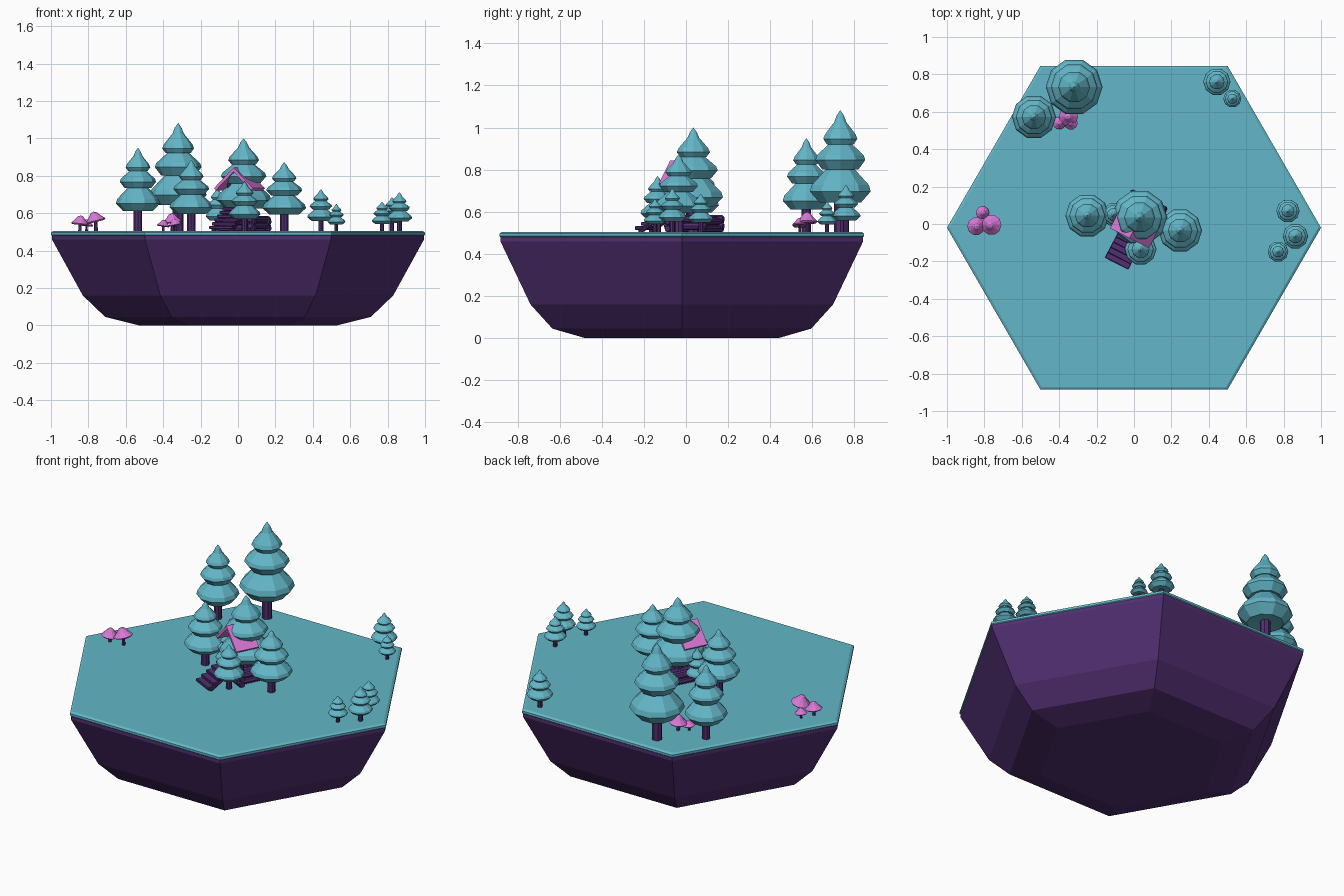
import bpy, bmesh, math
from mathutils import Matrix, Vector

if "Cube" in bpy.data.objects:
    bpy.data.objects.remove(bpy.data.objects["Cube"])


def material(name, rgb):
    m = bpy.data.materials.new(name)
    m.diffuse_color = (*rgb, 1)
    m.use_nodes = True
    m.node_tree.nodes["Principled BSDF"].inputs["Base Color"].default_value = m.diffuse_color
    return m


TEAL = material("teal", (0.125, 0.47, 0.58))
PURPLE = material("deep purple", (0.082, 0.028, 0.165))
PINK = material("pink", (0.69, 0.19, 0.68))
GROUND = 0.505


def finish(bm, name, mat, matrix=Matrix()):
    bmesh.ops.recalc_face_normals(bm, faces=bm.faces)
    me = bpy.data.meshes.new(name)
    bm.to_mesh(me)
    bm.free()
    me.materials.append(mat)
    ob = bpy.data.objects.new(name, me)
    ob.matrix_world = matrix
    bpy.context.collection.objects.link(ob)
    return ob


def lathe(name, profile, sides, mat, matrix=Matrix(), turn=0.0):
    """Stack flat-sided rings of (radius, height) and close both ends."""
    bm = bmesh.new()
    rings = []
    for r, z in profile:
        if r == 0:
            rings.append([bm.verts.new((0, 0, z))] * sides)
        else:
            rings.append([bm.verts.new((r * math.cos(turn + math.tau * i / sides),
                                        r * math.sin(turn + math.tau * i / sides), z))
                          for i in range(sides)])
    for a, b in zip(rings, rings[1:]):
        for i in range(sides):
            j = (i + 1) % sides
            quad = list(dict.fromkeys((a[i], a[j], b[j], b[i])))
            if len(quad) > 2:
                bm.faces.new(quad)
    for ring, (r, z) in ((rings[0], profile[0]), (rings[-1], profile[-1])):
        if r > 0:
            bm.faces.new(ring)
    return finish(bm, name, mat, matrix)


def box(name, center, size, mat, base=Matrix(), bevel=0.0):
    bm = bmesh.new()
    bmesh.ops.create_cube(bm, size=1, matrix=Matrix.Diagonal((*size, 1)))
    if bevel:
        bmesh.ops.bevel(bm, geom=bm.edges[:], offset=bevel, segments=1, affect='EDGES')
    return finish(bm, name, mat, base @ Matrix.Translation(center))


# Floating island: purple rock with a thin teal grass slab
island = Matrix.Translation((0, -0.02, 0))
lathe("island_rock", [(0.53, 0), (0.71, 0.045), (0.83, 0.16), (0.995, 0.46), (0.995, 0.48)],
      6, PURPLE, island)
lathe("grass_top", [(0.993, 0.478), (1.0, 0.484), (1.0, 0.497), (0.985, GROUND)],
      6, TEAL, island)

# Three-tier fir trees: normalised radius and height of the foliage
FIR = [(0, 0.03), (0.68, 0), (1, 0.12), (0.94, 0.19), (0.5, 0.35), (0.46, 0.37),
       (0.6, 0.36), (0.82, 0.46), (0.77, 0.51), (0.36, 0.64), (0.44, 0.63),
       (0.56, 0.69), (0.5, 0.74), (0.2, 0.87), (0.12, 0.94), (0, 1)]


def fir(x, y, radius, top):
    h = top - GROUND
    low = 0.24 * h
    lathe("fir_foliage", [(r * radius, low + z * (h - low)) for r, z in FIR], 10, TEAL,
          Matrix.Translation((x, y, GROUND)))
    tr = 0.19 * radius
    lathe("fir_trunk", [(tr, -0.01), (tr, low + 0.1 * h)], 8, PURPLE,
          Matrix.Translation((x, y, GROUND)))


for tree in [(-0.32, 0.733, 0.152, 1.083), (-0.535, 0.572, 0.118, 0.95),
             (-0.25, 0.045, 0.117, 0.885), (0.03, 0.035, 0.148, 1.0),
             (0.247, -0.035, 0.117, 0.873), (0.035, -0.135, 0.085, 0.77),
             (-0.11, 0.05, 0.062, 0.74),
             (0.823, 0.07, 0.062, 0.685), (0.863, -0.065, 0.068, 0.712),
             (0.77, -0.148, 0.055, 0.662),
             (0.443, 0.76, 0.073, 0.728), (0.526, 0.67, 0.048, 0.65)]:
    fir(*tree)

# Pointed mushrooms with purple stems: x, y, cap radius, top, lean
CAP = [(0, 0.12), (0.85, 0), (1, 0.14), (0.62, 0.5), (0.3, 0.88), (0, 1)]
for x, y, r, top, lean in [(-0.76, -0.005, 0.055, 0.61, -0.25), (-0.845, -0.012, 0.048, 0.588, 0.1),
                           (-0.81, 0.06, 0.036, 0.568, 0.1), (-0.35, 0.575, 0.052, 0.6, -0.1),
                           (-0.4, 0.54, 0.035, 0.565, 0.15), (-0.335, 0.54, 0.036, 0.572, -0.2)]:
    cap_h = 1.05 * r
    lathe("mushroom_cap", [(a * r, b * cap_h) for a, b in CAP], 10, PINK,
          Matrix.Translation((x, y, top - cap_h)) @ Matrix.Rotation(lean, 4, 'Y'))
    lathe("mushroom_stem", [(0.2 * r, GROUND - 0.01), (0.16 * r, top - 0.7 * cap_h)], 6,
          PURPLE, Matrix.Translation((x, y, 0)))

# Tree cabin around the middle fir, turned towards the front left
cabin = Matrix.Translation((0.035, 0.04, GROUND)) @ Matrix.Rotation(math.radians(-27), 4, 'Z')


def log(name, a, b, r):
    a, b = Vector(a), Vector(b)
    d = b - a
    rot = d.to_track_quat('Z', 'Y').to_matrix().to_4x4()
    lathe(name, [(0.75 * r, 0), (r, 0.006), (r, d.length - 0.006), (0.75 * r, d.length)],
          8, PURPLE, cabin @ Matrix.Translation(a) @ rot)


# Crossed logs of the base, then the plank floor
for s in (-1, 1):
    for k in range(2):
        log("base_log_side", (-0.11, s * 0.088, 0.015 + 0.034 * k), (0.11, s * 0.088, 0.015 + 0.034 * k), 0.018)
        log("base_log_cross", (s * 0.088, -0.11, 0.027 + 0.034 * k), (s * 0.088, 0.11, 0.027 + 0.034 * k), 0.018)
for i in range(5):
    box("floor_plank", (-0.068 + 0.034 * i, 0, 0.065), (0.031, 0.17, 0.014), PURPLE, cabin)

# Front steps
for i in range(6):
    box("step", (0, -0.262 + 0.031 * i, 0.018 + 0.02 * i), (0.14, 0.04, 0.017), PURPLE, cabin, 0.003)
for s in (-1, 1):
    log("step_rail", (s * 0.055, -0.265, 0.0), (s * 0.055, -0.1, 0.105), 0.012)

# Posts and the thin gabled roof
for s in (-1, 1):
    log("roof_post", (s * 0.06, -0.065, 0.05), (s * 0.06, -0.065, 0.27), 0.01)
    slope = cabin @ Matrix.Translation((0, -0.06, 0.338)) @ Matrix.Rotation(s * math.radians(43), 4, 'Y')
    box("roof_panel", (s * 0.08, 0, -0.008), (0.16, 0.14, 0.016), PINK, slope)
